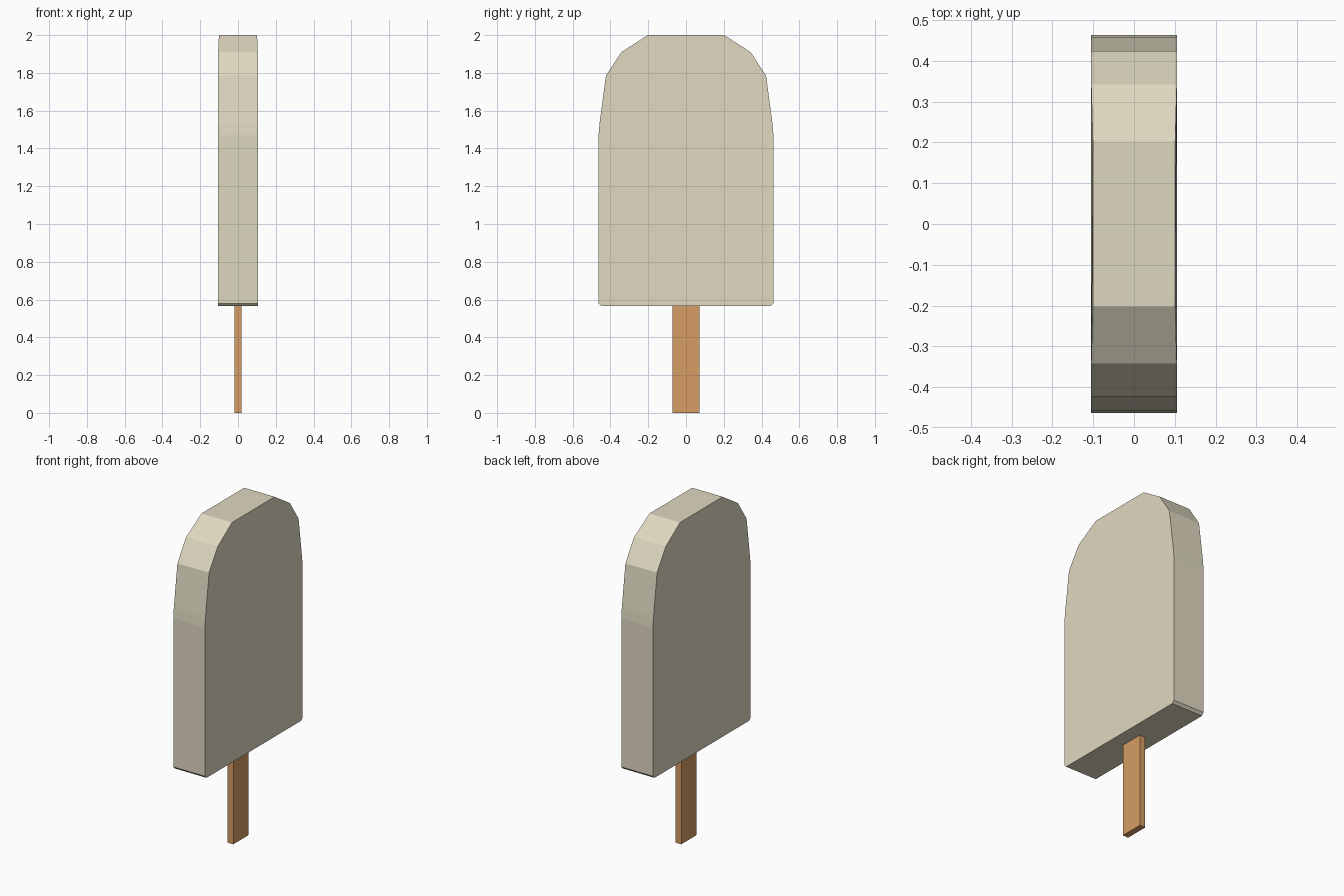
import bpy, bmesh

if "Cube" in bpy.data.objects:
    bpy.data.objects.remove(bpy.data.objects["Cube"])


def material(name, rgb):
    m = bpy.data.materials.new(name)
    m.diffuse_color = (*rgb, 1)
    m.use_nodes = True
    m.node_tree.nodes["Principled BSDF"].inputs["Base Color"].default_value = m.diffuse_color
    return m


def extruded_profile(name, half, mat):
    """half: (y, z, half thickness in x) from bottom to top; mirrored in y."""
    outline = half + [(-y, z, t) for y, z, t in reversed(half)]
    bm = bmesh.new()
    sides = [[bm.verts.new((s * t, y, z)) for y, z, t in outline] for s in (1, -1)]
    bm.faces.new(sides[0])
    bm.faces.new(sides[1][::-1])
    n = len(outline)
    for i in range(n):
        j = (i + 1) % n
        bm.faces.new((sides[0][j], sides[0][i], sides[1][i], sides[1][j]))
    bmesh.ops.recalc_face_normals(bm, faces=bm.faces)
    me = bpy.data.meshes.new(name)
    bm.to_mesh(me)
    bm.free()
    me.materials.append(mat)
    ob = bpy.data.objects.new(name, me)
    bpy.context.collection.objects.link(ob)
    return ob


cream = material("cream ice", (0.74, 0.69, 0.53))
wood = material("stick wood", (0.67, 0.34, 0.13))

# Ice block: chamfered bottom corners, faceted rounded top
extruded_profile("ice_block", [
    (0.448, 0.565, 0.105), (0.463, 0.58, 0.105), (0.463, 1.47, 0.105),
    (0.458, 1.53, 0.105), (0.424, 1.785, 0.105), (0.342, 1.91, 0.105),
    (0.202, 2.0, 0.101)], cream)

# Flat wooden stick, set into the block
extruded_profile("stick", [(0.072, 0.0, 0.019), (0.072, 0.6, 0.019)], wood)
